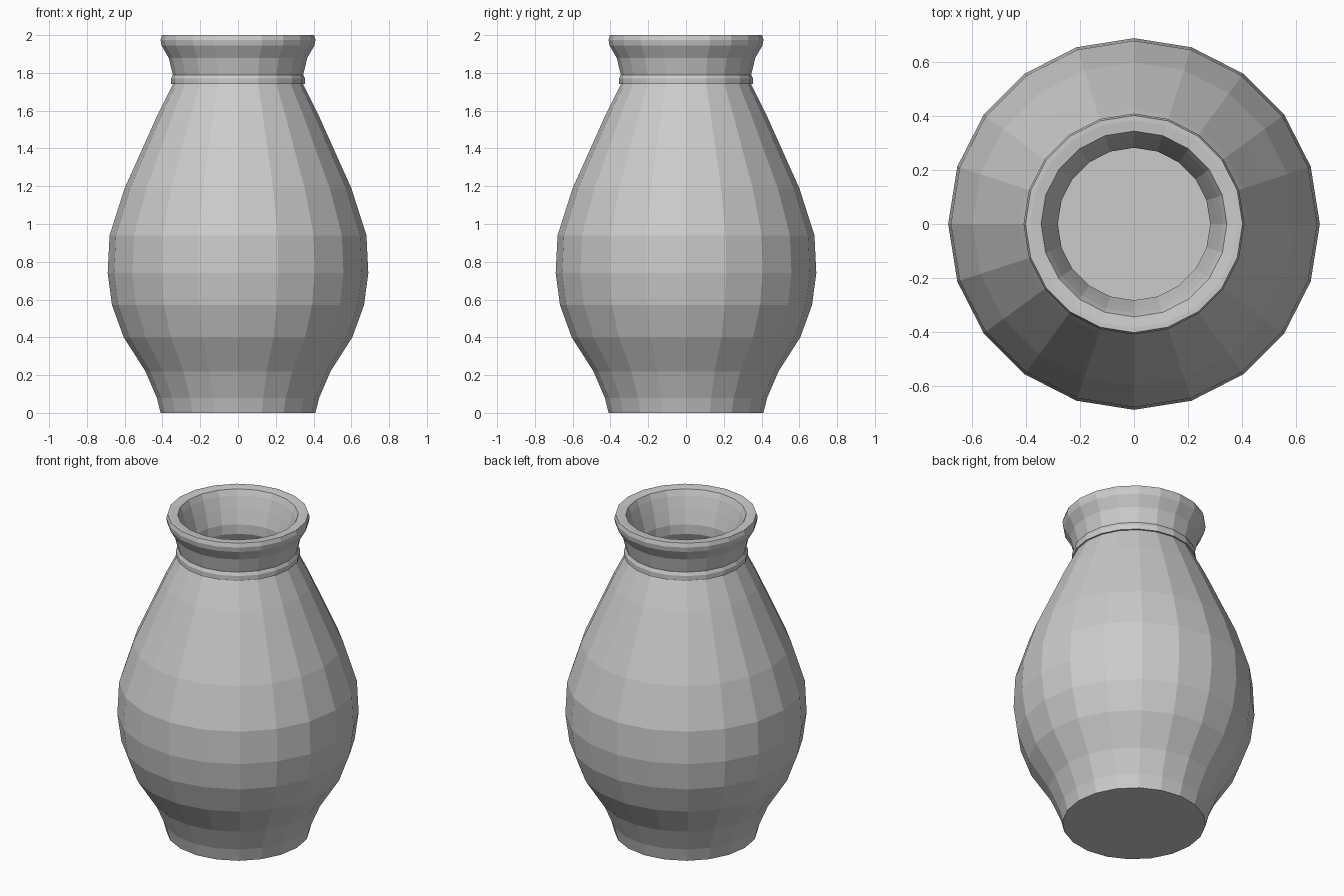
import bpy, bmesh, math

if "Cube" in bpy.data.objects:
    bpy.data.objects.remove(bpy.data.objects["Cube"])

SIDES = 20


def lathe(name, profile):
    """Revolve (radius, height) points round z and cap both ends."""
    bm = bmesh.new()
    rings = []
    for r, z in profile:
        rings.append([bm.verts.new((r * math.cos(2 * math.pi * i / SIDES),
                                    r * math.sin(2 * math.pi * i / SIDES), z))
                      for i in range(SIDES)])
    for a, b in zip(rings, rings[1:]):
        for i in range(SIDES):
            j = (i + 1) % SIDES
            bm.faces.new((a[i], a[j], b[j], b[i]))
    bm.faces.new(rings[0])
    bm.faces.new(rings[-1])
    bmesh.ops.recalc_face_normals(bm, faces=bm.faces)
    mesh = bpy.data.meshes.new(name)
    bm.to_mesh(mesh)
    bm.free()
    obj = bpy.data.objects.new(name, mesh)
    bpy.context.collection.objects.link(obj)
    return obj


# Outside: foot, belly, shoulder
body = [(0.41, 0), (0.43, 0.08), (0.49, 0.22), (0.605, 0.40), (0.667, 0.57),
        (0.69, 0.74), (0.68, 0.94), (0.60, 1.19), (0.51, 1.39),
        (0.425, 1.58), (0.345, 1.74)]
# Collar ring, flared neck and lip
neck = [(0.355, 1.74), (0.355, 1.77), (0.345, 1.79), (0.35, 1.81),
        (0.367, 1.88), (0.405, 1.945), (0.41, 1.975), (0.403, 2.0)]
# Inside: mouth, throat, hollow belly and floor
inside = [(0.385, 2.0), (0.345, 1.995), (0.33, 1.96), (0.308, 1.89),
          (0.283, 1.80), (0.283, 1.74), (0.37, 1.56), (0.455, 1.37),
          (0.545, 1.17), (0.62, 0.93), (0.63, 0.74), (0.61, 0.58),
          (0.55, 0.43), (0.435, 0.25), (0.37, 0.09), (0.36, 0.06)]

lathe("vase", body + neck + inside)
